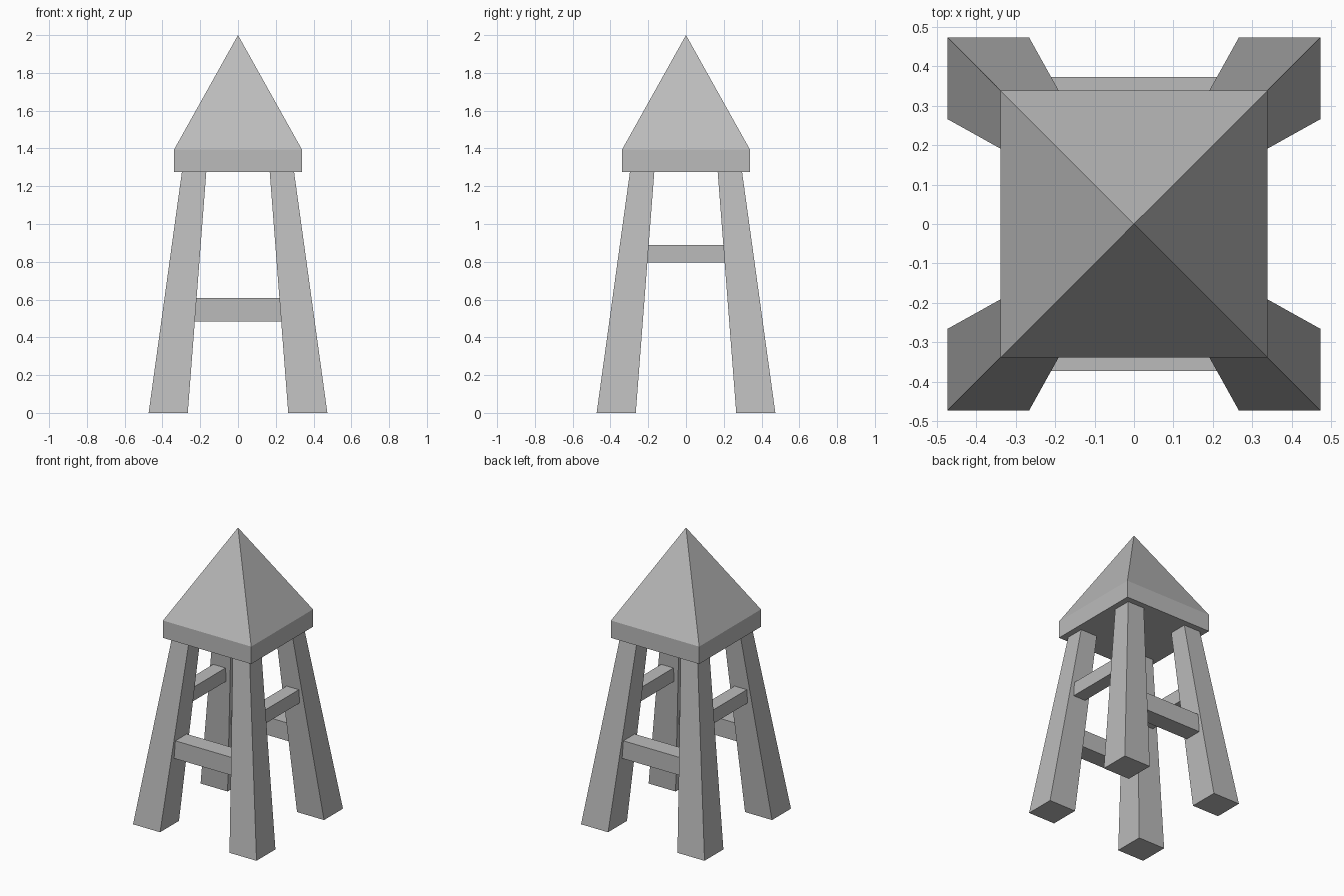
import bpy
import bmesh

old = bpy.data.objects.get("Cube")
if old:
    bpy.data.objects.remove(old, do_unlink=True)

grey = bpy.data.materials.new("plain_grey")
grey.use_nodes = True
grey.diffuse_color = (0.5, 0.5, 0.5, 1)
grey.node_tree.nodes["Principled BSDF"].inputs["Base Color"].default_value = (0.5, 0.5, 0.5, 1)


def rect(x0, x1, y0, y1, z):
    return [(x0, y0, z), (x1, y0, z), (x1, y1, z), (x0, y1, z)]


def loft(name, bottom, top):
    """Solid between a lower ring and an upper ring, or a single apex point."""
    bm = bmesh.new()
    low = [bm.verts.new(p) for p in bottom]
    high = [bm.verts.new(p) for p in top]
    bm.faces.new(low[::-1])
    if len(high) > 1:
        bm.faces.new(high)
    for i in range(len(low)):
        j = (i + 1) % len(low)
        if len(high) > 1:
            bm.faces.new((low[i], low[j], high[j], high[i]))
        else:
            bm.faces.new((low[i], low[j], high[0]))
    bmesh.ops.recalc_face_normals(bm, faces=bm.faces)
    mesh = bpy.data.meshes.new(name)
    bm.to_mesh(mesh)
    bm.free()
    mesh.materials.append(grey)
    obj = bpy.data.objects.new(name, mesh)
    bpy.context.collection.objects.link(obj)
    return obj


def box(name, x0, x1, y0, y1, z0, z1):
    return loft(name, rect(x0, x1, y0, y1, z0), rect(x0, x1, y0, y1, z1))


# Roof: square slab with a pyramid on top
half, slab_low, slab_top = 0.338, 1.275, 1.395
box("roof_slab", -half, half, -half, half, slab_low, slab_top)
loft("roof_pyramid", rect(-half, half, -half, half, slab_top), [(0, 0, 2)])

# Four splayed, tapering legs
for sx, side in ((1, "left"), (-1, "right")):
    for sy, end in ((-1, "front"), (1, "back")):
        foot = rect(sx * 0.266, sx * 0.473, sy * 0.266, sy * 0.473, 0)
        head = rect(sx * 0.168, sx * 0.297, sy * 0.168, sy * 0.297, slab_low)
        loft(f"{end}_{side}_leg", foot, head)

# Low rungs at front and back, higher and thinner rungs at the sides
for s, end, side in ((-1, "front", "right"), (1, "back", "left")):
    y = s * 0.31
    box(f"{end}_rung", -0.3, 0.3, y - 0.062, y + 0.062, 0.483, 0.607)
    x = s * 0.281
    box(f"{side}_rung", x - 0.047, x + 0.047, -0.27, 0.27, 0.795, 0.89)
